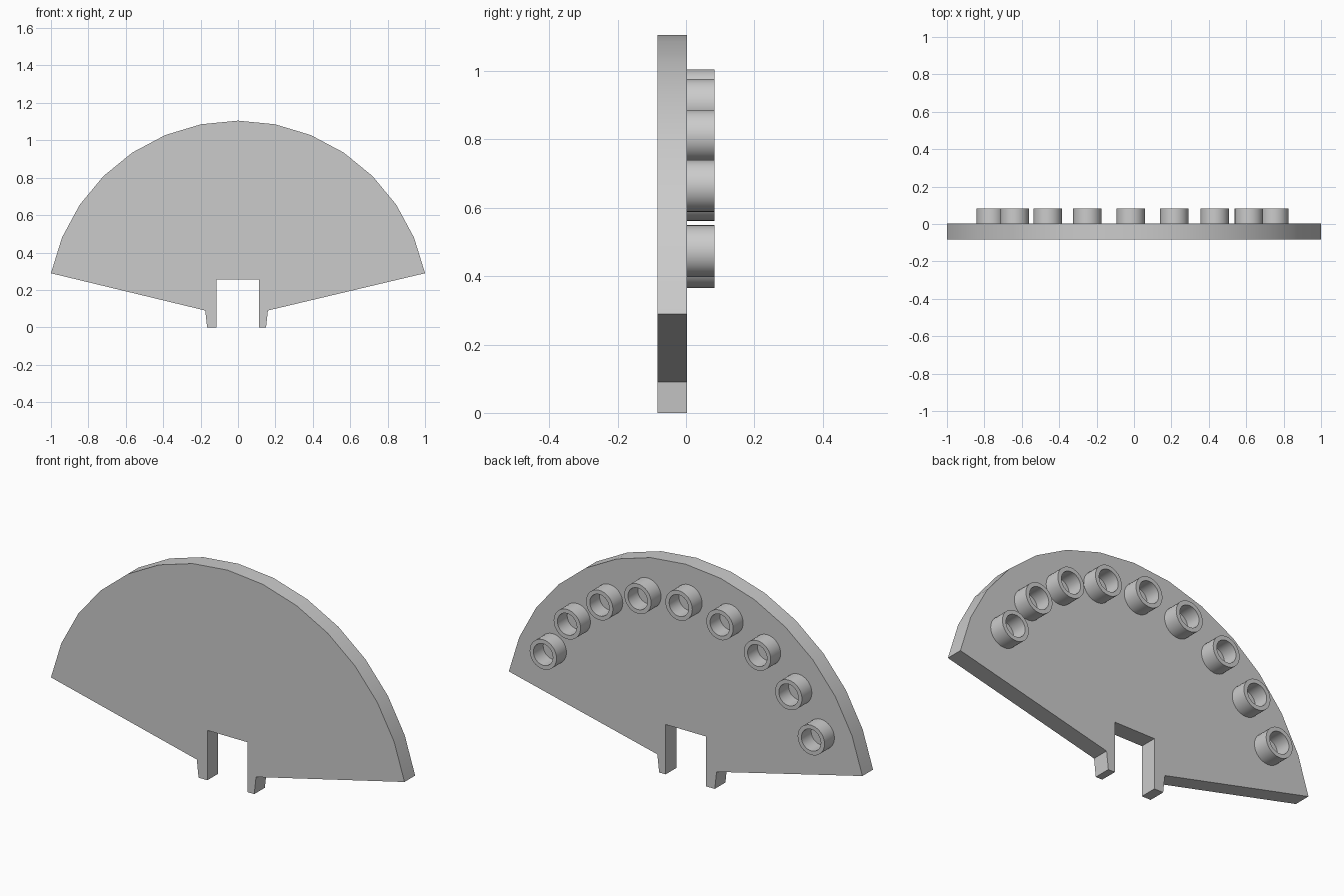
import bpy, bmesh
from math import sin, cos, radians, tau

cube = bpy.data.objects.get("Cube")
if cube:
    bpy.data.objects.remove(cube, do_unlink=True)

grey = bpy.data.materials.new("light grey")
grey.use_nodes = True
colour = (0.6, 0.6, 0.6, 1)
grey.diffuse_color = colour
grey.node_tree.nodes["Principled BSDF"].inputs["Base Color"].default_value = colour

HUB_Z = 0.084          # centre of the fan arc and of the stud ring
FRONT, BACK = -0.083, 0.003


def finish(name, bm):
    bmesh.ops.recalc_face_normals(bm, faces=bm.faces)
    mesh = bpy.data.meshes.new(name)
    bm.to_mesh(mesh)
    bm.free()
    mesh.materials.append(grey)
    obj = bpy.data.objects.new(name, mesh)
    bpy.context.collection.objects.link(obj)
    bpy.ops.object.select_all(action='DESELECT')
    obj.select_set(True)
    bpy.context.view_layer.objects.active = obj
    bpy.ops.object.shade_smooth_by_angle(angle=radians(30))
    return obj


def polar(radius, degrees):
    a = radians(degrees)
    return radius * cos(a), HUB_Z + radius * sin(a)


# Fan plate: arc on top, sloping lower edges, two small feet around a notch
outline = [polar(1.021, 90 + 11.2 * i) for i in range(-7, 8)]
outline += [(-0.175, 0.09), (-0.165, 0), (-0.115, 0), (-0.115, 0.255),
            (0.113, 0.255), (0.113, 0), (0.15, 0), (0.16, 0.09)]
bm = bmesh.new()
face = bm.faces.new([bm.verts.new((x, FRONT, z)) for x, z in outline])
grown = bmesh.ops.extrude_face_region(bm, geom=[face])["geom"]
bmesh.ops.translate(bm, vec=(0, BACK - FRONT, 0),
                    verts=[v for v in grown if isinstance(v, bmesh.types.BMVert)])
finish("fan_plate", bm)


# Hollow studs on the back, each turned from a profile of (radius, y)
def stud(name, x, z, sides=32):
    profile = [(0.076, BACK), (0.076, 0.083), (0.055, 0.083), (0.055, BACK + 0.001)]
    bm = bmesh.new()
    rings = [[bm.verts.new((x + r * cos(tau * i / sides), y, z + r * sin(tau * i / sides)))
              for i in range(sides)] for r, y in profile]
    for a, b in zip(rings, rings[1:]):
        for i in range(sides):
            j = (i + 1) % sides
            bm.faces.new((a[i], a[j], b[j], b[i]))
    bm.faces.new(rings[-1])
    finish(name, bm)


for n in range(9):
    stud(f"stud_{n + 1}", *polar(0.845, 27.4 + 15.95 * n))
